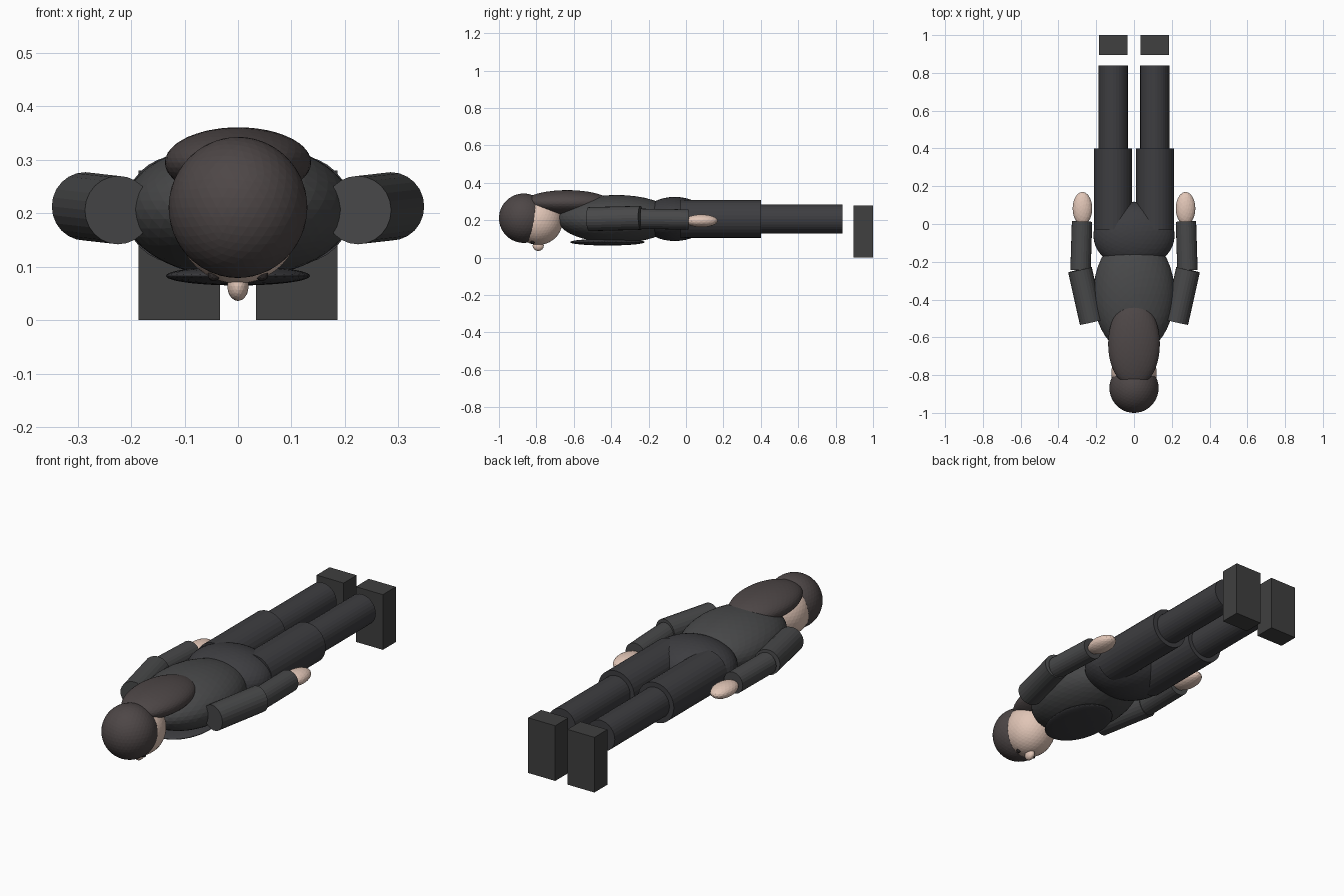
import bpy
from mathutils import Vector

if "Cube" in bpy.data.objects:
    bpy.data.objects.remove(bpy.data.objects["Cube"])


def material(name, rgb):
    m = bpy.data.materials.new(name)
    m.diffuse_color = (*rgb, 1)
    m.use_nodes = True
    m.node_tree.nodes["Principled BSDF"].inputs["Base Color"].default_value = m.diffuse_color
    return m


SKIN = material("skin", (0.75, 0.56, 0.47))
HAIR = material("hair", (0.075, 0.062, 0.062))
SHIRT = material("shirt", (0.065, 0.066, 0.068))
TROUSERS = material("trousers", (0.047, 0.047, 0.052))
SHOES = material("shoes", (0.05, 0.05, 0.05))
EYES = material("eyes", (0.03, 0.025, 0.025))


def finish(name, mat):
    ob = bpy.context.object
    ob.name = name
    ob.data.materials.append(mat)
    return ob


def ball(name, mat, loc, radii, detail=4):
    bpy.ops.mesh.primitive_ico_sphere_add(subdivisions=detail, radius=1, location=loc)
    ob = finish(name, mat)
    ob.scale = radii
    return ob


def limb(name, mat, a, b, r, sides=24):
    a, b = Vector(a), Vector(b)
    bpy.ops.mesh.primitive_cylinder_add(vertices=sides, radius=r, depth=(b - a).length,
                                        location=(a + b) / 2)
    ob = finish(name, mat)
    ob.rotation_euler = (b - a).to_track_quat('Z', 'Y').to_euler()
    return ob


# Head, lying face down
ball("head", SKIN, (0, -0.79, 0.198), (0.12, 0.13, 0.13))
ball("hair_cap", HAIR, (0, -0.868, 0.211), (0.13, 0.132, 0.132))
ball("hair_back", HAIR, (0, -0.635, 0.295), (0.137, 0.23, 0.066))
ball("nose", SKIN, (0, -0.79, 0.064), (0.02, 0.03, 0.028), 3)

# Body
ball("torso", SHIRT, (0, -0.37, 0.207), (0.215, 0.317, 0.128))
ball("chest_panel", TROUSERS, (0, -0.42, 0.083), (0.135, 0.2, 0.018))
ball("pelvis", TROUSERS, (0, -0.06, 0.207), (0.215, 0.178, 0.118))

for s, side in ((-1, "left"), (1, "right")):
    ball(f"eye_{side}", EYES, (s * 0.045, -0.82, 0.085), (0.012,) * 3, 2)
    # Arm
    limb(f"upper_arm_{side}", SHIRT, (s * 0.224, -0.52, 0.206), (s * 0.286, -0.242, 0.213), 0.064)
    limb(f"forearm_{side}", SHIRT, (s * 0.283, -0.245, 0.208), (s * 0.275, 0.013, 0.204), 0.054)
    ball(f"hand_{side}", SKIN, (s * 0.273, 0.082, 0.197), (0.052, 0.088, 0.034), 3)
    # Leg
    limb(f"thigh_{side}", TROUSERS, (s * 0.111, -0.03, 0.207), (s * 0.111, 0.4, 0.207), 0.101, 32)
    limb(f"shin_{side}", TROUSERS, (s * 0.11, 0.39, 0.207), (s * 0.11, 0.838, 0.207), 0.077, 32)
    # Shoe
    bpy.ops.mesh.primitive_cube_add(size=1, location=(s * 0.11, 0.948, 0.14))
    finish(f"shoe_{side}", SHOES).scale = (0.152, 0.104, 0.28)
